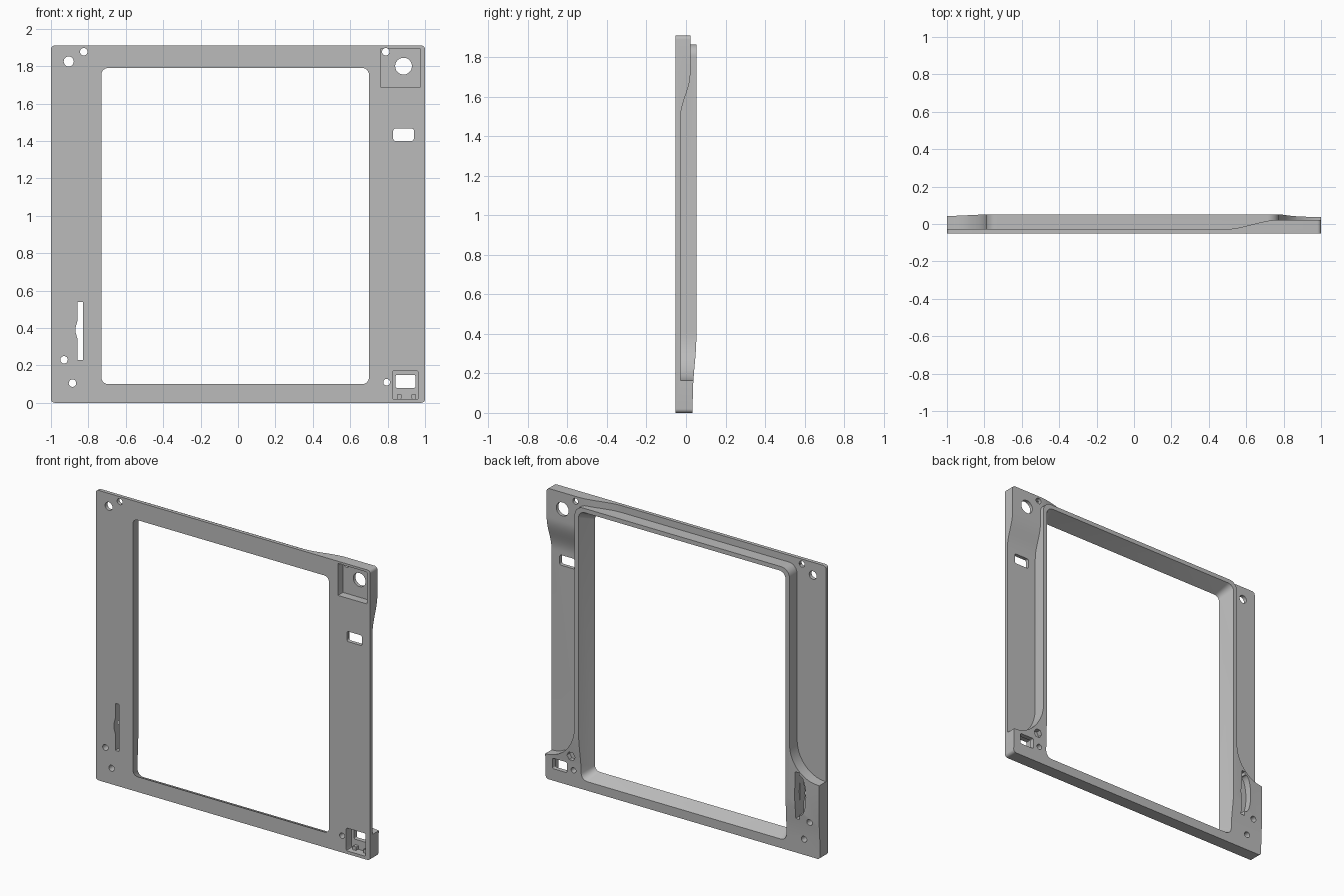
import bpy, bmesh
from math import sin, cos, pi

cube = bpy.data.objects.get("Cube")
if cube:
    bpy.data.objects.remove(cube, do_unlink=True)

FRONT, BACK, FLOOR, HILL, TOP = -0.052, 0.052, -0.028, 0.022, 1.91

grey = bpy.data.materials.new("plain grey")
grey.use_nodes = True
colour = (0.5, 0.5, 0.5, 1)
grey.diffuse_color = colour
grey.node_tree.nodes["Principled BSDF"].inputs["Base Color"].default_value = colour


def loft(name, rings):
    """Closed solid through rings of 3D points."""
    bm = bmesh.new()
    vs = [[bm.verts.new(p) for p in ring] for ring in rings]
    n = len(vs[0])
    for a, b in zip(vs, vs[1:]):
        for i in range(n):
            j = (i + 1) % n
            bm.faces.new((a[i], a[j], b[j], b[i]))
    bm.faces.new(vs[0])
    bm.faces.new(vs[-1])
    bmesh.ops.recalc_face_normals(bm, faces=bm.faces)
    me = bpy.data.meshes.new(name)
    bm.to_mesh(me)
    bm.free()
    me.materials.append(grey)
    ob = bpy.data.objects.new(name, me)
    bpy.context.collection.objects.link(ob)
    return ob


def prism(name, pts, axis, a, b):
    """Extrude a 2D outline along the x, y or z axis."""
    place = {"x": lambda p, t: (t, p[0], p[1]),
             "y": lambda p, t: (p[0], t, p[1]),
             "z": lambda p, t: (p[0], p[1], t)}[axis]
    return loft(name, [[place(p, t) for p in pts] for t in (a, b)])


def arc(cx, cz, rx, rz, start, end, steps=10):
    return [(cx + rx * cos(start + (end - start) * i / steps),
             cz + rz * sin(start + (end - start) * i / steps)) for i in range(steps + 1)]


def rounded(x0, x1, z0, z1, r, steps=6):
    corners = [(x1 - r, z1 - r), (x0 + r, z1 - r), (x0 + r, z0 + r), (x1 - r, z0 + r)]
    return [p for k, (x, z) in enumerate(corners)
            for p in arc(x, z, r, r, k * pi / 2, (k + 1) * pi / 2, steps)]


def ellipse(x, z, rx, rz, n=24):
    return arc(x, z, rx, rz, 0, 2 * pi * (n - 1) / n, n - 1)


def s_curve(t0, t1, y0, y1, steps=14):
    return [(t0 + (t1 - t0) * i / steps, y0 + (y1 - y0) * (1 - cos(pi * i / steps)) / 2)
            for i in range(steps + 1)]


def combine(target, tool, operation="DIFFERENCE"):
    mod = target.modifiers.new("cut", "BOOLEAN")
    mod.operation, mod.solver, mod.object = operation, "EXACT", tool
    bpy.context.view_layer.objects.active = target
    bpy.ops.object.modifier_apply(modifier=mod.name)
    bpy.data.objects.remove(tool, do_unlink=True)


# Panel blank with a back that tapers at the bottom and towards both sides
panel = prism("frame_panel", rounded(-1, 1, 0, TOP, 0.02), "y", FRONT, BACK)
taper = [(0.031, -0.1), (0.032, 0), (0.037, 0.16), (0.041, 0.21), (0.049, 0.3), (BACK, 0.36),
         (0.2, 0.36), (0.2, -0.1)]
combine(panel, prism("bottom_taper", taper, "x", -1.1, 1.1))
for s in (-1, 1):
    wedge = [(s * 0.78, BACK), (s * 1.1, 0.037), (s * 1.1, 0.2), (s * 0.78, 0.2)]
    combine(panel, prism("side_taper", wedge, "z", -0.1, 2.1))

# Sunken area around the rim, leaving the two bottom corner blocks
outline = [(-1.1, 0.49)]
outline += arc(-1, 0.71, 0.21, 0.22, -pi / 2, 0)
outline += arc(-0.73, 1.805, 0.06, 0.06, pi, pi / 2)
outline += arc(0.715, 1.805, 0.06, 0.06, pi / 2, 0)
outline += arc(1, 0.415, 0.225, 0.25, pi, pi * 1.5)
outline += [(1.1, 0.165), (1.1, 2.1), (-1.1, 2.1)]
pocket = prism("back_pocket", outline, "y", FLOOR, 0.2)

# Raised top corner with a smooth ramp along each edge
side = [(y, z) for z, y in s_curve(1.49, 1.72, FLOOR, HILL)]
side = [(-0.1, 1.49)] + side + [(HILL, 2.2), (-0.1, 2.2)]
top = [(0.48, -0.15)] + s_curve(0.48, 0.78, FLOOR, HILL + 0.0002)
top += [(1.2, HILL + 0.0002), (1.2, -0.15)]
hill = prism("corner_hill", side, "x", 0.3, 1.15)
combine(hill, prism("hill_ramp", top, "z", 1.3, 2.15), "INTERSECT")
combine(pocket, hill)
combine(panel, pocket)

# Window opening, flaring towards the back
front_ring = rounded(-0.73, 0.70, 0.10, 1.79, 0.035)
back_ring = rounded(-0.762, 0.747, 0.052, 1.837, 0.045)
rings = []
for t in (-0.1, 1.1):
    rings.append([(a[0] + (b[0] - a[0]) * t, FRONT + (BACK - FRONT) * t,
                   a[1] + (b[1] - a[1]) * t) for a, b in zip(front_ring, back_ring)])
combine(panel, loft("window_opening", rings))

# Front recesses, and shallow sockets on the back
recesses = [(rounded(0.765, 0.975, 1.685, 1.895, 0.004, 2), -0.1, 0.0),
            (rounded(0.825, 0.965, 0.02, 0.17, 0.008, 2), -0.1, 0.005),
            (ellipse(0.81, 0.2, 0.03, 0.03, 6), 0.01, 0.1),
            (ellipse(-0.865, 0.39, 0.04, 0.13, 32), 0.0, 0.1)]
for pts, a, b in recesses:
    combine(panel, prism("recess", pts, "y", a, b))

# Through holes: round, rectangular and the notched slot
holes = [ellipse(x, z, r, r) for x, z, r in (
    (-0.905, 1.825, 0.027), (-0.825, 1.877, 0.02), (0.79, 1.877, 0.02), (-0.93, 0.23, 0.02),
    (-0.885, 0.105, 0.02), (0.795, 0.11, 0.018), (0.885, 1.80, 0.045))]
holes += [rounded(0.83, 0.94, 1.40, 1.467, 0.012),
          rounded(0.843, 0.948, 0.08, 0.15, 0.008),
          [(-0.83, 0.23), (-0.83, 0.54), (-0.858, 0.54), (-0.858, 0.44), (-0.869, 0.40),
           (-0.869, 0.38), (-0.858, 0.34), (-0.858, 0.23)]]
for pts in holes:
    combine(panel, prism("hole", pts, "y", -0.2, 0.2))

# Small tabs in the lower recess
tabs = [prism("recess_tab", rounded(x - 0.013, x + 0.013, 0.021, 0.045, 0.004, 2),
              "y", -0.02, 0.01) for x in (0.862, 0.94)]

bpy.ops.object.select_all(action="DESELECT")
for ob in [panel] + tabs:
    ob.select_set(True)
bpy.context.view_layer.objects.active = panel
bpy.ops.object.shade_smooth_by_angle(angle=pi / 6)
